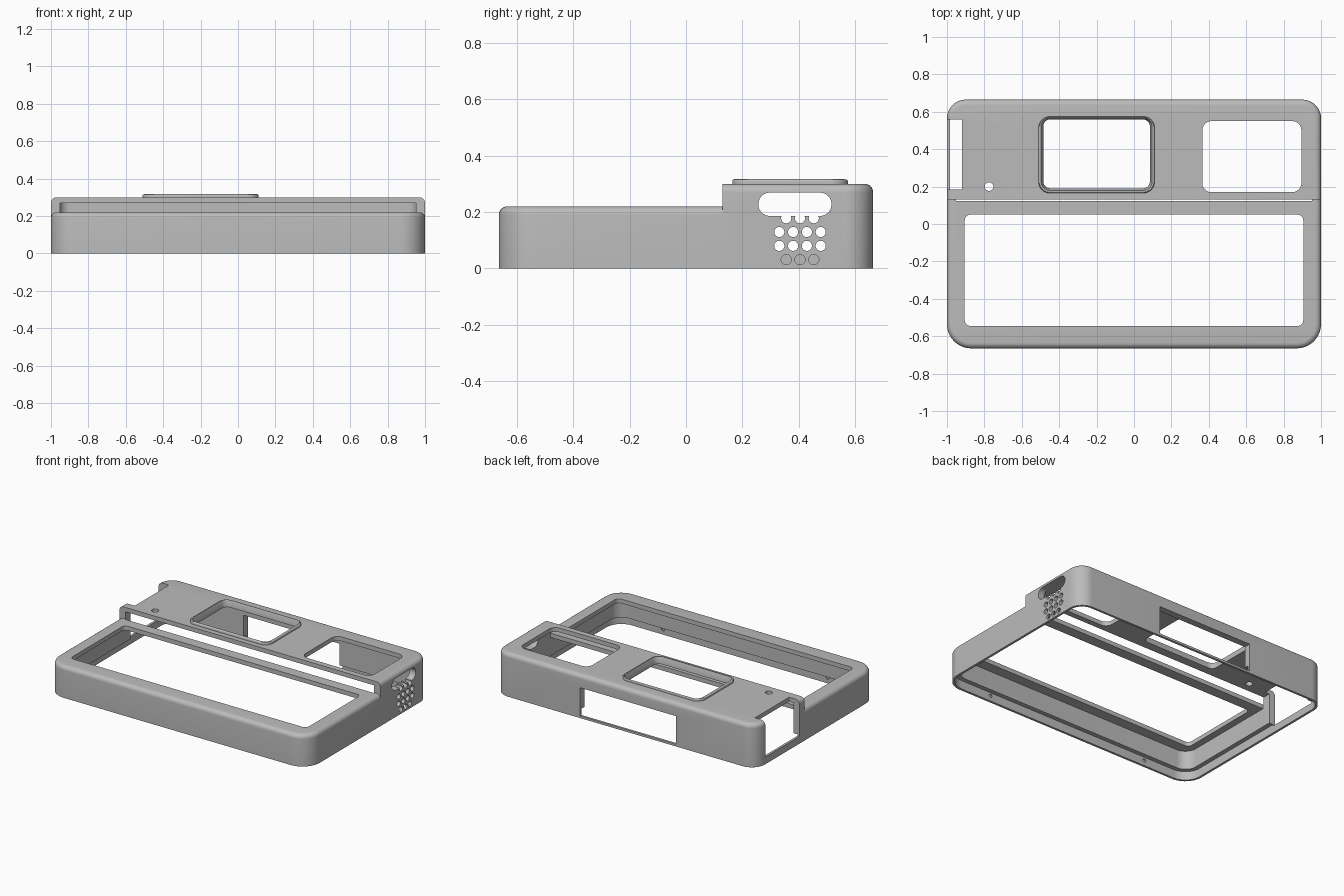
import bpy, bmesh
from math import sin, cos, pi

if "Cube" in bpy.data.objects:
    bpy.data.objects.remove(bpy.data.objects["Cube"], do_unlink=True)

grey = bpy.data.materials.new("light_grey_plastic")
grey.use_nodes = True
grey.diffuse_color = (0.5, 0.5, 0.5, 1)
grey.node_tree.nodes["Principled BSDF"].inputs["Base Color"].default_value = (0.5, 0.5, 0.5, 1)


def outline(x0, x1, y0, y1, r_low, r_high, steps):
    """Rounded rectangle, with one radius for the low-y and one for the high-y corners."""
    corners = [(x1, y0, r_low, -pi / 2, -1, 1), (x1, y1, r_high, 0, -1, -1),
               (x0, y1, r_high, pi / 2, 1, -1), (x0, y0, r_low, pi, 1, 1)]
    pts = []
    for x, y, r, start, sx, sy in corners:
        for i in range(steps + 1):
            a = start + pi / 2 * i / steps
            pts.append((x + sx * r + r * cos(a), y + sy * r + r * sin(a)))
    return pts


def loft(name, rect, radii, rings, axis="z", flat_low=False, steps=10):
    """Stack rounded rectangles; each ring is (position along axis, inset)."""
    x0, x1, y0, y1 = rect
    bm = bmesh.new()
    loops = []
    for c, i in rings:
        low = 0 if flat_low else i
        r = [max(v - i, 0) for v in radii]
        loop = []
        for a, b in outline(x0 + i, x1 - i, y0 + low, y1 - i, r[0], r[1], steps):
            co = {"z": (a, b, c), "x": (c, a, b), "y": (b, c, a)}[axis]
            loop.append(bm.verts.new(co))
        loops.append(loop)
    bm.faces.new(loops[0][::-1])
    bm.faces.new(loops[-1])
    for p, q in zip(loops, loops[1:]):
        for k in range(len(p)):
            n = (k + 1) % len(p)
            bm.faces.new((p[k], p[n], q[n], q[k]))
    bmesh.ops.remove_doubles(bm, verts=bm.verts, dist=1e-5)
    bmesh.ops.recalc_face_normals(bm, faces=bm.faces)
    mesh = bpy.data.meshes.new(name)
    bm.to_mesh(mesh)
    bm.free()
    mesh.materials.append(grey)
    ob = bpy.data.objects.new(name, mesh)
    bpy.context.collection.objects.link(ob)
    return ob


def prism(name, rect, low, high, radii=(0, 0), axis="z"):
    return loft(name, rect, radii, [(low, 0), (high, 0)], axis)


def fillet(base, top, r, steps=6):
    arc = [pi / 2 * i / steps for i in range(steps + 1)]
    return [(base, 0)] + [(top - r + r * sin(a), r - r * cos(a)) for a in arc]


def combine(target, tool, operation):
    mod = target.modifiers.new("join", "BOOLEAN")
    mod.operation, mod.solver, mod.object = operation, "EXACT", tool
    bpy.context.view_layer.objects.active = target
    bpy.ops.object.modifier_apply(modifier=mod.name)
    bpy.data.objects.remove(tool, do_unlink=True)


# Outer body: low front deck, raised rear deck and the window bezel
half_y, step_y = 0.665, 0.13
case = loft("enclosure_shell", (-1, 1, step_y, half_y), (0, 0.1), fillet(0, 0.3, 0.03), flat_low=True)
front = loft("front_deck", (-1, 1, -half_y, 0.2), (0.13, 0), fillet(0, 0.22, 0.03))
bezel = loft("window_bezel", (-0.51, 0.11, 0.165, 0.575), (0.06, 0.06), fillet(0.285, 0.317, 0.008, 3))
combine(case, front, "UNION")
combine(case, bezel, "UNION")

# Hollow interior, with a thin lip round the open bottom
t, lip = 0.047, 0.016
cutters = [
    prism("lip_recess", (-1 + lip, 1 - lip, -half_y + lip, half_y - lip), -0.1, 0.06, (0.114, 0.084)),
    prism("main_cavity", (-1 + t, 1 - t, -half_y + t, half_y - t), -0.11, 0.19, (0.083, 0.053)),
    prism("rear_cavity", (-1 + t, 1 - t, step_y - 0.006, half_y - t), -0.12, 0.27, (0, 0.053)),
]

# Deck openings
cutters += [
    prism("screen_opening", (-0.905, 0.905, -0.545, 0.05), 0.1, 0.5, (0.03, 0.03)),
    prism("rear_opening", (0.365, 0.895, 0.17, 0.55), 0.2, 0.5, (0.05, 0.05)),
    loft("bezel_opening", (-0.498, 0.098, 0.178, 0.572), (0.05, 0.05),
         [(0.2, 0.013), (0.285, 0.013), (0.317, 0.001), (0.4, 0.001)]),
    prism("button_hole", (-0.798, -0.752, 0.177, 0.223), 0.2, 0.5, (0.023, 0.023)),
]

# Right side notch and back connector window
cutters += [
    prism("side_notch", (-1.1, -0.92, 0.185, 0.56), 0.05, 0.5),
    prism("back_window", (0.015, 0.21, -0.39, 0.345), 0.55, 0.8, axis="y"),
]

# Left side handle slot and round vents
cutters.append(prism("handle_slot", (0.257, 0.517, 0.186, 0.269), 0.9, 1.1, (0.0414, 0.0414), "x"))
vent_r, pitch = 0.018, 0.049
for row in range(4):
    count = 3 if row in (0, 3) else 4
    for col in range(count):
        y = 0.405 + (col - (count - 1) / 2) * pitch
        z = 0.031 + row * pitch
        cutters.append(prism("vent", (y - vent_r, y + vent_r, z - vent_r, z + vent_r),
                             0.9, 1.1, (vent_r, vent_r), "x"))

# Small snap dimples inside the front lip
for x in (-0.63, 0.63):
    cutters.append(prism("snap_dimple", (0.025, 0.049, x - 0.012, x + 0.012),
                         -half_y + 0.008, -0.6, (0.012, 0.012), "y"))

for cutter in cutters:
    combine(case, cutter, "DIFFERENCE")

bpy.ops.object.select_all(action="DESELECT")
case.select_set(True)
bpy.context.view_layer.objects.active = case
bpy.ops.object.shade_smooth_by_angle(angle=pi / 6)
